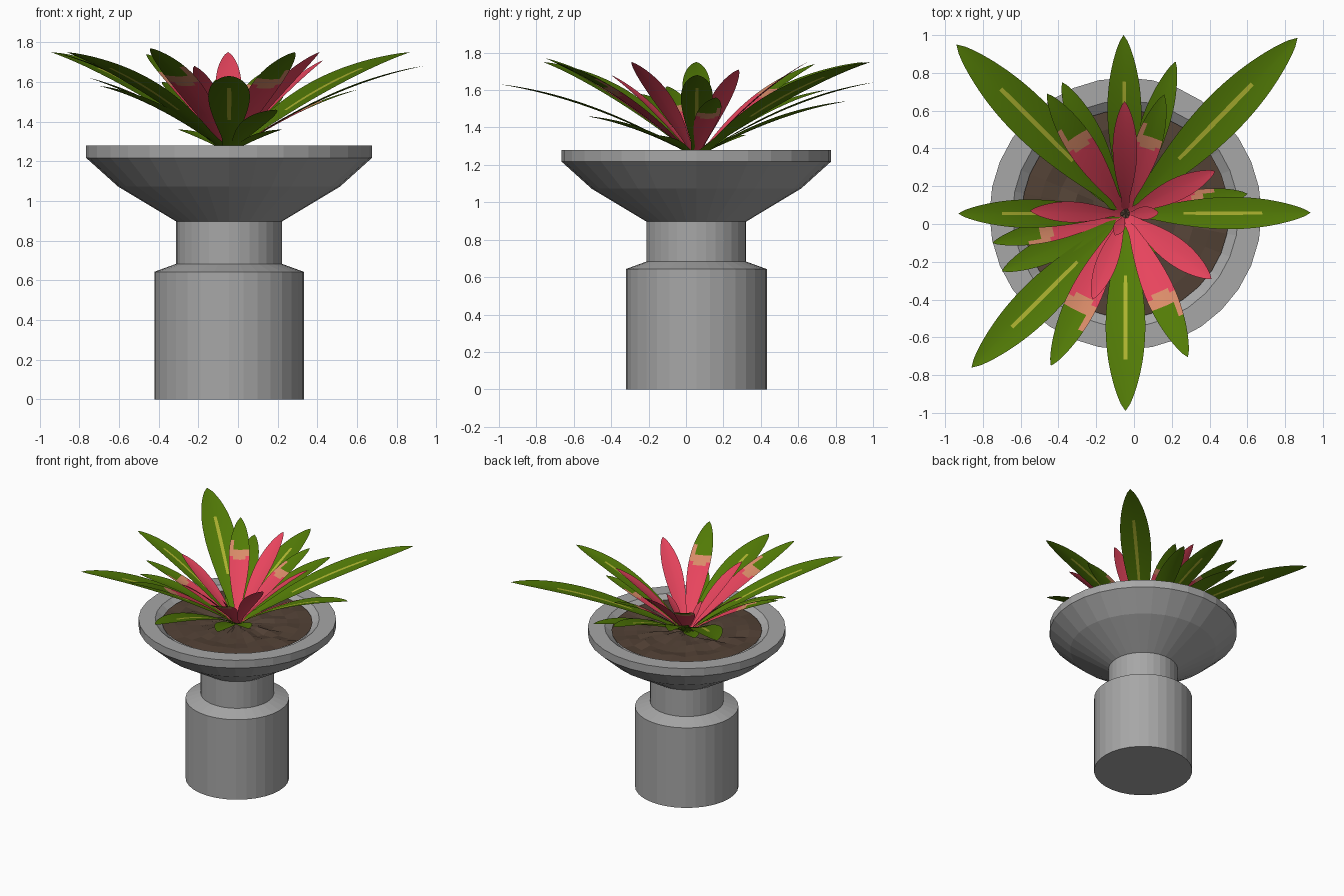
import bpy, bmesh, math, random
from mathutils import Vector

if "Cube" in bpy.data.objects:
    bpy.data.objects.remove(bpy.data.objects["Cube"])

random.seed(4)
CX, CY = -0.045, 0.055          # axis of planter and plant


def material(name, rgb):
    m = bpy.data.materials.new(name)
    m.diffuse_color = (*rgb, 1)
    m.use_nodes = True
    m.node_tree.nodes["Principled BSDF"].inputs["Base Color"].default_value = m.diffuse_color
    return m


STONE = material("grey stone", (0.385, 0.385, 0.385))
SOIL = material("brown soil", (0.085, 0.053, 0.036))
GREEN = material("leaf green", (0.086, 0.20, 0.002))
YELLOW = material("stripe yellow", (0.43, 0.46, 0.03))
PINK = material("leaf pink", (0.80, 0.058, 0.11))
SALMON = material("band salmon", (0.70, 0.26, 0.14))


def finish(bm, name, mats, smooth=False):
    me = bpy.data.meshes.new(name)
    bm.to_mesh(me)
    bm.free()
    for m in mats:
        me.materials.append(m)
    for p in me.polygons:
        p.use_smooth = smooth
    ob = bpy.data.objects.new(name, me)
    bpy.context.collection.objects.link(ob)
    return ob


def lathe(name, profile, mat, sides=32):
    """Revolve (radius, z) points; the first and last rings are capped."""
    bm = bmesh.new()
    rings = [[bm.verts.new((CX + r * math.cos(math.tau * i / sides),
                            CY + r * math.sin(math.tau * i / sides), z))
              for i in range(sides)] for r, z in profile]
    for a, b in zip(rings, rings[1:]):
        for i in range(sides):
            j = (i + 1) % sides
            bm.faces.new((a[i], a[j], b[j], b[i]))
    bm.faces.new(rings[0][::-1])
    bm.faces.new(rings[-1])
    return finish(bm, name, [mat])


# Stone planter: base, neck, bowl and rim
lathe("pedestal_planter", [
    (0.377, 0), (0.377, 0.643), (0.267, 0.683), (0.267, 0.897),
    (0.56, 1.073), (0.72, 1.217), (0.72, 1.28),
    (0.598, 1.28), (0.54, 1.235)], STONE)

# Lumpy soil: disc of rings with uneven heights
bm = bmesh.new()
rings = []
for k in range(1, 7):
    rings.append([bm.verts.new((CX + 0.548 * k / 6 * math.cos(math.tau * i / 32),
                                CY + 0.548 * k / 6 * math.sin(math.tau * i / 32),
                                1.252 + (random.uniform(-.014, .014) if k < 6 else 0)))
                  for i in range(32)])
mid = bm.verts.new((CX, CY, 1.255))
for i in range(32):
    j = (i + 1) % 32
    bm.faces.new((mid, rings[0][i], rings[0][j]))
    for a, b in zip(rings, rings[1:]):
        bm.faces.new((a[i], b[i], b[j], a[j]))
finish(bm, "soil", [SOIL])


# Leaf colouring rules: t runs from base to tip, s from edge to edge
def striped(t, s):
    return 1 if abs(s) < 0.1 and 0.3 < t < 0.74 else 0


def banded(t, s):
    if t < 0.53 + 0.04 * abs(s):
        return 2
    return 3 if t < (0.75 if s > 0.6 else 0.63) else 0


RULES = {"striped": striped, "banded": banded,
         "green": lambda t, s: 0, "pink": lambda t, s: 2}
ARCH = {"striped": 0.55, "green": 0.55, "banded": 0.4, "pink": 0.32}
COLS = (-1, -0.6, -0.11, 0.11, 0.6, 1)
ROWS = 30


def leaf(name, kind, tip, width):
    """Arching, slightly cupped blade from the plant centre to the tip."""
    tip = Vector(tip)
    flat = Vector((tip.x - CX, tip.y - CY, 0))
    out = flat.normalized()
    side = Vector((-out.y, out.x, 0))
    base = Vector((CX, CY, 1.25)) + out * 0.02
    rise = tip.z - base.z
    lift = (Vector((0, 0, 1)) * flat.length - out * rise).normalized()
    bm = bmesh.new()
    grid = []
    for r in range(ROWS + 1):
        t = r / ROWS
        p = base.lerp(Vector((tip.x, tip.y, base.z)), t)
        p.z += rise * (t + ARCH[kind] * t * (1 - t))
        w = width / 2 * max(math.sin(math.pi * t ** 1.22) ** 0.72 if 0 < t < 1 else 0,
                            0.35 * (1 - t) ** 0.5, 0.004)
        grid.append([bm.verts.new(p + side * (s * w) + lift * (s * s * w * 0.1))
                     for s in COLS])
    for r in range(ROWS):
        for c in range(len(COLS) - 1):
            f = bm.faces.new((grid[r][c], grid[r + 1][c],
                              grid[r + 1][c + 1], grid[r][c + 1]))
            f.normal_update()
            if f.normal.z < 0:
                f.normal_flip()
            f.material_index = RULES[kind]((r + 0.5) / ROWS, (COLS[c] + COLS[c + 1]) / 2)
    finish(bm, name, [GREEN, YELLOW, PINK, SALMON], True)


# (kind, tip position, width)
LEAVES = [
    # long outer leaves
    ("striped", (0.865, 0.985, 1.75), 0.23), ("striped", (-0.94, 0.95, 1.75), 0.23),
    ("striped", (-0.86, -0.76, 1.75), 0.21), ("striped", (-0.055, 1.0, 1.64), 0.18),
    ("striped", (0.935, 0.06, 1.68), 0.17), ("striped", (-0.045, -0.99, 1.63), 0.21),
    ("striped", (-0.93, 0.055, 1.75), 0.15),
    # short green leaves
    ("green", (0.22, 0.86, 1.54), 0.15), ("green", (-0.38, 0.75, 1.60), 0.15),
    ("green", (-0.70, -0.25, 1.58), 0.14), ("green", (0.19, -0.53, 1.46), 0.14),
    ("green", (0.22, -0.18, 1.36), 0.11), ("green", (-0.30, 0.32, 1.36), 0.11),
    # pink leaves with a salmon band and green tip
    ("banded", (-0.46, 0.69, 1.74), 0.15), ("banded", (0.16, 0.685, 1.66), 0.14),
    ("banded", (0.60, 0.16, 1.56), 0.13), ("banded", (-0.75, -0.10, 1.62), 0.12),
    ("banded", (-0.44, -0.75, 1.77), 0.17), ("banded", (0.285, -0.705, 1.75), 0.16),
    # pink heart
    ("pink", (-0.05, 0.65, 1.75), 0.13), ("pink", (-0.55, 0.07, 1.66), 0.11),
    ("pink", (0.41, -0.29, 1.75), 0.14), ("pink", (0.43, 0.28, 1.71), 0.12),
    ("pink", (-0.22, -0.40, 1.68), 0.11), ("pink", (0.13, 0.06, 1.50), 0.07),
    ("pink", (-0.10, -0.06, 1.46), 0.06),
]
for n, (kind, tip, width) in enumerate(LEAVES, 1):
    leaf(f"{kind}_leaf_{n:02d}", kind, tip, width)
